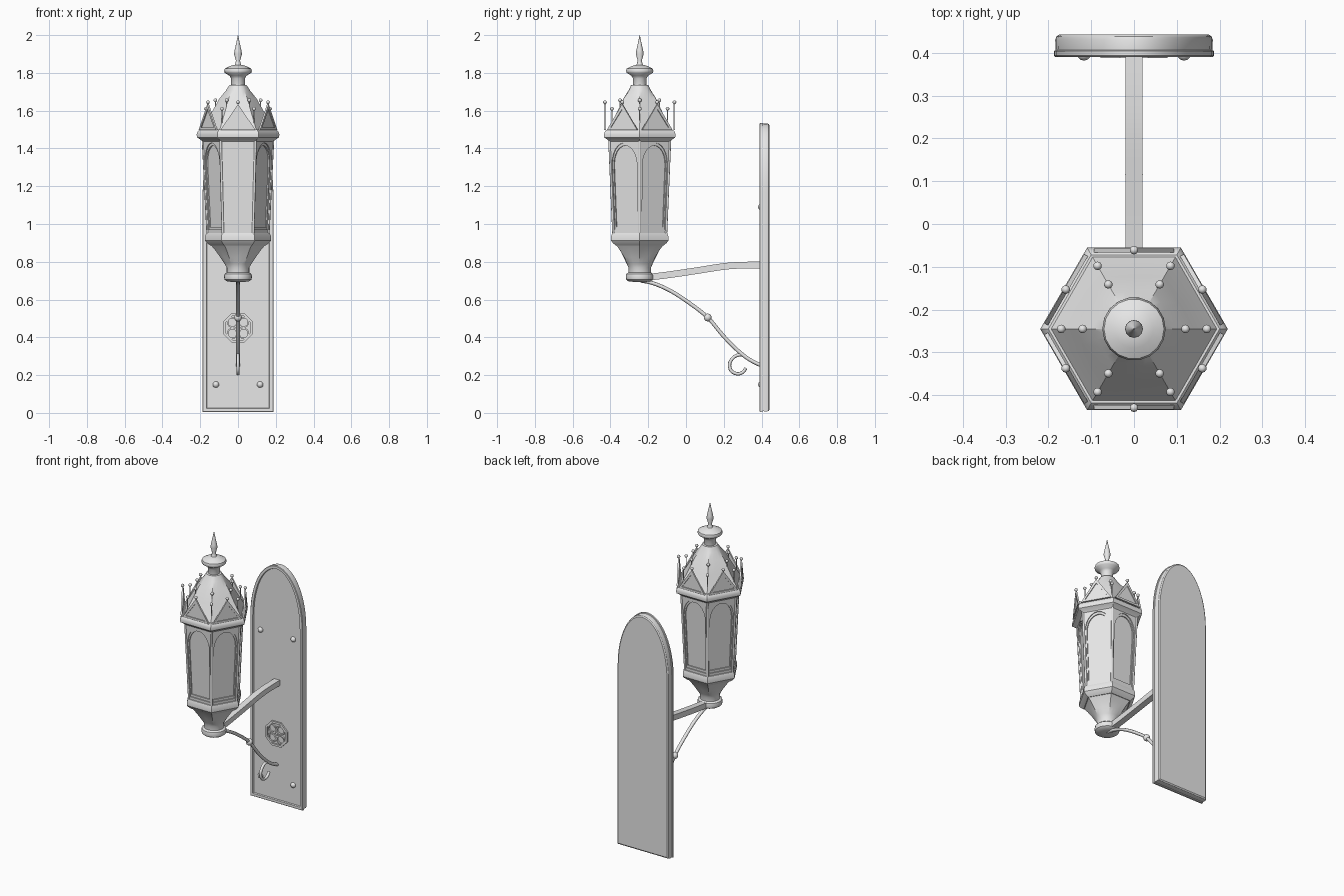
import bpy, bmesh, math
from mathutils import Vector

if "Cube" in bpy.data.objects:
    bpy.data.objects.remove(bpy.data.objects["Cube"])

CY = -0.245                      # lantern axis
C30 = math.cos(math.radians(30))
metal = bpy.data.materials.new("grey_metal")
metal.diffuse_color = (0.8, 0.8, 0.8, 1)
metal.use_nodes = True
metal.node_tree.nodes["Principled BSDF"].inputs["Base Color"].default_value = metal.diffuse_color


def finish(name, bm, angle=30):
    bmesh.ops.recalc_face_normals(bm, faces=bm.faces)
    me = bpy.data.meshes.new(name)
    bm.to_mesh(me)
    bm.free()
    ob = bpy.data.objects.new(name, me)
    bpy.context.collection.objects.link(ob)
    me.materials.append(metal)
    bpy.ops.object.select_all(action='DESELECT')
    ob.select_set(True)
    bpy.context.view_layer.objects.active = ob
    bpy.ops.object.shade_smooth_by_angle(angle=math.radians(angle))
    return ob


def bridge(bm, loops, closed=True, caps=False):
    rings = [[bm.verts.new(p) for p in loop] for loop in loops]
    n = len(rings[0])
    for a, b in zip(rings, rings[1:]):
        for i in range(n if closed else n - 1):
            j = (i + 1) % n
            bm.faces.new((a[i], a[j], b[j], b[i]))
    if caps:
        bm.faces.new(rings[0])
        bm.faces.new(rings[-1])


def turned(name, profile, n=24, angle=30):
    """Loft of (radius, height, hexness); hexness 1 gives a hexagon, 0 a circle."""
    loops = []
    for r, z, h in profile:
        loop = []
        for i in range(n):
            a = 2 * math.pi * i / n
            hexr = r * C30 / math.cos(a % (math.pi / 3) - math.pi / 6)
            d = hexr * h + r * (1 - h)
            loop.append((d * math.cos(a), CY + d * math.sin(a), z))
        loops.append(loop)
    bm = bmesh.new()
    bridge(bm, loops, caps=True)
    return finish(name, bm, angle)


def ball(bm, p, r, n=10):
    g = bmesh.ops.create_uvsphere(bm, u_segments=n, v_segments=n // 2 + 1, radius=r)
    bmesh.ops.translate(bm, verts=g["verts"], vec=p)


def sweep(bm, pts, w, t, n=4, steps=6, closed=False):
    """Sweep a section w wide in x and t thick along a smooth path."""
    P = [Vector(p) for p in pts]
    m = len(P)
    path = []
    for i in range(m if closed else m - 1):
        get = (lambda k: P[k % m]) if closed else (lambda k: P[max(0, min(m - 1, k))])
        a, b, c, d = get(i - 1), get(i), get(i + 1), get(i + 2)
        for s in range(steps):
            u = s / steps
            path.append(0.5 * (2 * b + (c - a) * u + (2 * a - 5 * b + 4 * c - d) * u * u
                               + (3 * b - a - 3 * c + d) * u ** 3))
    if not closed:
        path.append(P[-1])
    loops, k, X = [], len(path), Vector((1, 0, 0))
    for i, p in enumerate(path):
        tan = (path[min(i + 1, k - 1)] - path[max(i - 1, 0)]).normalized()
        nor = X.cross(tan).normalized()
        if n == 4:
            sec = [(-1, -1), (1, -1), (1, 1), (-1, 1)]
        else:
            sec = [(math.cos(2 * math.pi * j / n), math.sin(2 * math.pi * j / n)) for j in range(n)]
        loops.append([p + X * (sx * w / 2) + nor * (sy * t / 2) for sx, sy in sec])
    bridge(bm, loops, caps=True)


def side_point(k, tang, apo, z):
    """Point on hexagon side k: offset along the side, distance from axis, height."""
    a = math.radians(30 + 60 * k)
    return Vector((apo * math.cos(a) - tang * math.sin(a),
                   CY + apo * math.sin(a) + tang * math.cos(a), z))


# finial and cap
turned("finial", [(0.028, 1.825, 0), (0.016, 1.845, 0), (0.011, 1.865, 0), (0.021, 1.9, 0),
                  (0.018, 1.92, 0), (0.009, 1.96, 0), (0.001, 2.0, 0)], 12, 40)
turned("cap_disc", [(0.036, 1.72, 0), (0.036, 1.77, 0), (0.045, 1.785, 0), (0.07, 1.8, 0),
                    (0.074, 1.81, 0), (0.07, 1.822, 0), (0.045, 1.835, 0), (0.02, 1.843, 0)], 18, 40)
# roof blending from hexagon to round neck
turned("roof", [(0.2, 1.49, 1), (0.19, 1.505, 1), (0.14, 1.59, 1), (0.098, 1.665, 0.9),
                (0.065, 1.705, 0.5), (0.046, 1.735, 0), (0.036, 1.737, 0)])
turned("cornice", [(0.185, 1.435, 1), (0.2, 1.448, 1), (0.217, 1.458, 1), (0.219, 1.475, 1),
                   (0.213, 1.49, 1), (0.2, 1.5, 1), (0.19, 1.5, 1)], 6)
# base ring, flared foot and bottom collar
turned("base_ring", [(0.145, 0.885, 1), (0.165, 0.9, 1), (0.175, 0.912, 1), (0.175, 0.935, 1),
                     (0.168, 0.952, 1), (0.155, 0.955, 1)], 6)
turned("flared_foot", [(0.06, 0.735, 0), (0.06, 0.77, 0), (0.072, 0.79, 0.3), (0.095, 0.825, 0.7),
                       (0.12, 0.86, 1), (0.145, 0.89, 1)])
turned("bottom_collar", [(0.03, 0.693, 0), (0.06, 0.697, 0), (0.071, 0.705, 0), (0.074, 0.72, 0),
                         (0.071, 0.735, 0), (0.06, 0.743, 0), (0.05, 0.743, 0)], 24, 40)
turned("glass", [(0.148, 0.945, 1), (0.173, 1.455, 1)], 6)


# arched window frames
def body_r(z):
    return 0.163 + 0.025 * (z - 0.95) / 0.5


def arch(u, bottom, spring, top, square=False):
    pts = [(-u, bottom), (u, bottom)]
    for i in range(13):
        c, s = math.cos(math.radians(15 * i)), math.sin(math.radians(15 * i))
        m = max(abs(c), abs(s)) if square else 1
        pts.append((u * c / m, spring + (top - spring) * s / m))
    return pts


bm = bmesh.new()
outer = arch(1, 0.945, 1.31, 1.455, True)
hole = arch(0.87, 0.97, 1.31, 1.43)
inner = arch(0.78, 0.985, 1.31, 1.415)
for k in range(6):
    bridge(bm, [[side_point(k, u * body_r(z) / 2, body_r(z) * C30 - off, z) for u, z in pts]
                for pts, off in ((outer, 0), (hole, 0), (hole, 0.006), (inner, 0.006), (inner, 0.014))])
finish("window_frames", bm)

# slim corner posts
bm = bmesh.new()
for k in range(6):
    a = math.radians(60 * k)
    bridge(bm, [[(math.cos(a) * r + 0.007 * math.cos(a + j * math.pi / 4),
                  CY + math.sin(a) * r + 0.007 * math.sin(a + j * math.pi / 4), z) for j in range(8)]
                for r, z in ((0.16, 0.945), (0.185, 1.45))], caps=True)
finish("corner_posts", bm, 50)

# triangular gables with raised frames
bm = bmesh.new()


def triangle(k, half, low, high, apo):
    return [side_point(k, -half, apo, low), side_point(k, half, apo, low), side_point(k, 0, apo, high)]


for k in range(6):
    o, i = (0.093, 1.497, 1.635), (0.07, 1.51, 1.608)
    bridge(bm, [triangle(k, *o, 0.178), triangle(k, *o, 0.188), triangle(k, *i, 0.188),
                triangle(k, *i, 0.182)], caps=True)
finish("gables", bm)

# beads on gables and on pins along the roof ridges
bm = bmesh.new()
for k in range(6):
    ball(bm, side_point(k, 0, 0.184, 1.645), 0.01)
    a = math.radians(60 * k)
    for r, z, zs in ((0.12, 1.655, 1.61), (0.17, 1.61, 1.52)):
        x, y = r * math.cos(a), CY + r * math.sin(a)
        ball(bm, (x, y, z), 0.01)
        bridge(bm, [[(x + 0.003 * math.cos(j * math.pi / 3), y + 0.003 * math.sin(j * math.pi / 3), h)
                     for j in range(6)] for h in (zs, z)], caps=True)
finish("roof_beads", bm, 60)


# back plate with arched top, rounded back edge and raised front border
def plate(d, y):
    w = 0.187 - d
    pts = [(-w, y, 0.005 + d), (w, y, 0.005 + d)]
    for i in range(25):
        t = math.pi * i / 24
        pts.append((w * math.cos(t), y, 1.17 + (0.365 - d) * math.sin(t)))
    return pts


bm = bmesh.new()
bridge(bm, [plate(0.022, 0.398), plate(0.019, 0.39), plate(0.003, 0.39), plate(0, 0.393),
            plate(0, 0.404), plate(0.004, 0.406), plate(0.003, 0.43), plate(0.006, 0.438),
            plate(0.013, 0.443)], caps=True)
finish("back_plate", bm)

# rivets
bm = bmesh.new()
for x in (-0.117, 0.117):
    for z in (0.15, 1.09):
        ball(bm, (x, 0.398, z), 0.017, 12)
finish("rivets", bm, 60)


# pierced rosette
def ring(bm, cx, cz, r, w, n):
    loops = []
    for rr, y in ((r, 0.4), (r, 0.388), (r - w, 0.388), (r - w, 0.4)):
        loops.append([(cx + rr * math.cos(2 * math.pi * (i + 0.5) / n), y,
                       cz + rr * math.sin(2 * math.pi * (i + 0.5) / n)) for i in range(n)])
    bridge(bm, loops)


bm = bmesh.new()
ring(bm, 0, 0.45, 0.085, 0.014, 8)
for k in range(4):
    a = math.pi / 4 + k * math.pi / 2
    ring(bm, 0.042 * math.cos(a), 0.45 + 0.042 * math.sin(a), 0.03, 0.008, 12)
ring(bm, 0, 0.45, 0.018, 0.008, 8)
finish("rosette", bm)


# bracket: upper arm, lower brace and hook
def yz(*pts):
    return [(0, y, z) for y, z in pts]


bm = bmesh.new()
sweep(bm, yz((-0.23, 0.715), (-0.1, 0.73), (0.05, 0.752), (0.2, 0.775), (0.3, 0.782), (0.4, 0.783)), 0.04, 0.035)
finish("upper_arm", bm)
bm = bmesh.new()
sweep(bm, yz((-0.24, 0.7), (-0.17, 0.685), (-0.08, 0.645), (0.02, 0.58), (0.115, 0.505), (0.2, 0.405),
             (0.28, 0.325), (0.34, 0.28), (0.4, 0.25)), 0.022, 0.02, 8)
sweep(bm, yz((0.3, 0.31), (0.26, 0.3), (0.232, 0.265), (0.238, 0.225), (0.27, 0.207), (0.3, 0.215),
             (0.317, 0.237)), 0.018, 0.018, 8)
ball(bm, (0, 0.115, 0.505), 0.021, 12)
finish("lower_brace_and_hook", bm, 50)
